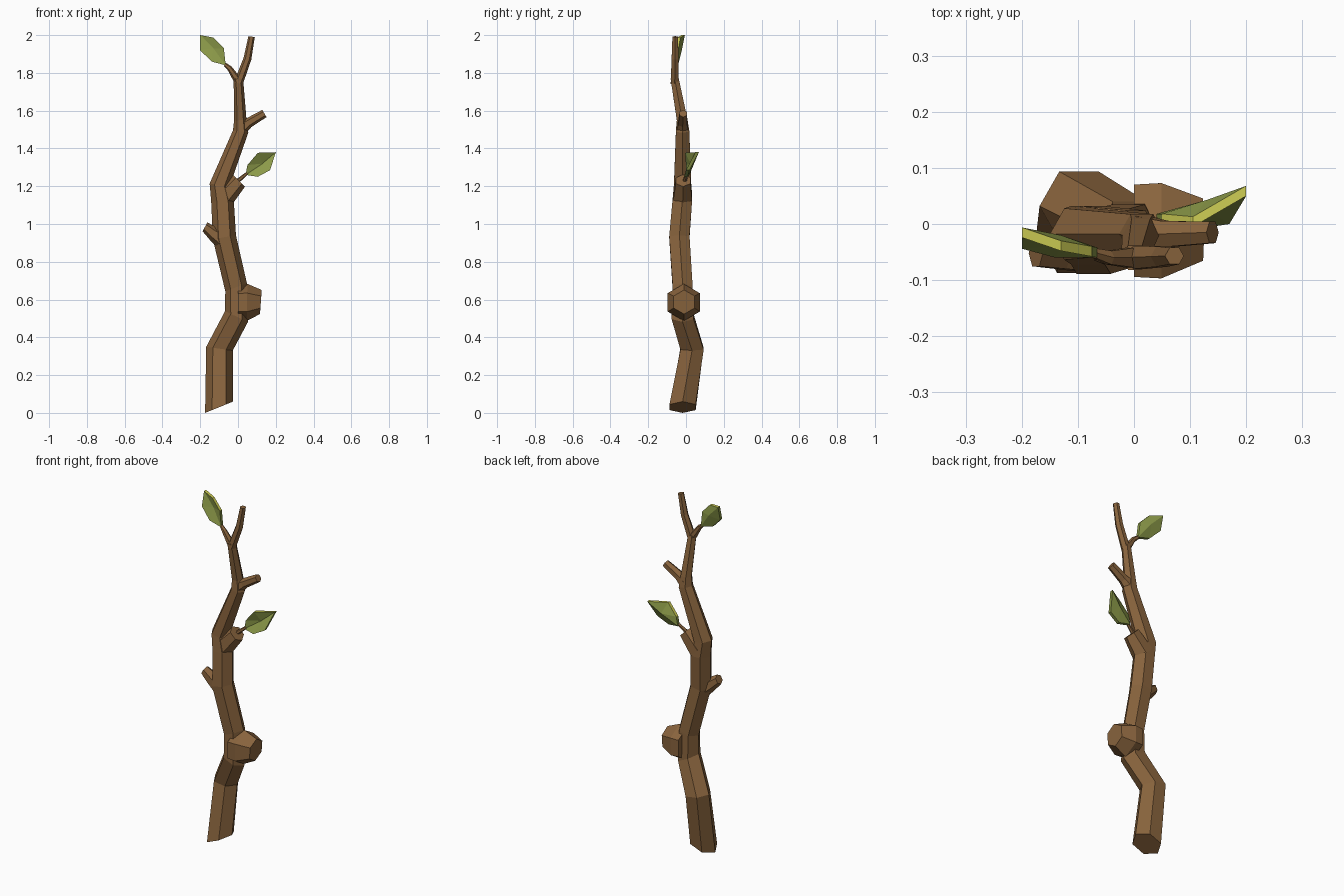
import bpy, bmesh, math
from mathutils import Vector


def material(name, rgb):
    m = bpy.data.materials.new(name)
    m.diffuse_color = (*rgb, 1)
    return m


BARK = material("bark_brown", (0.25, 0.127, 0.047))
GREEN = material("leaf_green", (0.26, 0.32, 0.066))
YELLOW = material("leaf_yellow_green", (0.62, 0.62, 0.09))


def finish(name, bm, mats):
    bmesh.ops.recalc_face_normals(bm, faces=bm.faces)
    me = bpy.data.meshes.new(name)
    bm.to_mesh(me)
    bm.free()
    for m in mats:
        me.materials.append(m)
    ob = bpy.data.objects.new(name, me)
    bpy.context.collection.objects.link(ob)
    return ob


def limb(name, sections, n=6):
    """Capped six-sided tube; each section is x, y, z, radius, tilt about y in degrees."""
    bm = bmesh.new()
    rings = []
    for x, y, z, r, tilt in sections:
        t = math.radians(tilt)
        ring = []
        for i in range(n):
            a = math.tau * i / n
            c, s = r * math.cos(a), r * math.sin(a)
            ring.append(bm.verts.new((x + c * math.cos(t), y + s, z + c * math.sin(t))))
        rings.append(ring)
    for a, b in zip(rings, rings[1:]):
        for i in range(n):
            j = (i + 1) % n
            bm.faces.new((a[i], a[j], b[j], b[i]))
    bm.faces.new(rings[0])
    bm.faces.new(rings[-1])
    return finish(name, bm, [BARK])


def leaf(name, outline, mid, thick=0.018):
    """Folded leaf: fan around the midrib, given thickness in y."""
    bm = bmesh.new()
    off = Vector((0, thick, 0))
    front = [bm.verts.new(p) for p in outline]
    back = [bm.verts.new(Vector(p) + off) for p in outline]
    mf, mb = bm.verts.new(mid), bm.verts.new(Vector(mid) + off)
    k = len(outline)
    for i in range(k):
        j = (i + 1) % k
        bm.faces.new((front[i], front[j], mf))
        bm.faces.new((back[j], back[i], mb))
        bm.faces.new((front[i], back[i], back[j], front[j]))
    bmesh.ops.recalc_face_normals(bm, faces=bm.faces)
    # upward-facing faces are yellow
    for f in bm.faces:
        f.normal_update()
        f.material_index = 1 if f.normal.z > 0.52 else 0
    return finish(name, bm, [GREEN, YELLOW])


# Crooked main stem
limb("stem", [
    (-0.100, -0.018, 0.030, 0.080, 22),
    (-0.098, 0.032, 0.340, 0.071, -8),
    (-0.008, -0.018, 0.510, 0.067, -25),
    (-0.010, -0.018, 0.665, 0.061, 20),
    (-0.072, -0.035, 0.930, 0.062, 10),
    (-0.082, -0.020, 1.120, 0.060, 0),
    (-0.098, -0.018, 1.205, 0.053, -10),
    (0.014, -0.018, 1.490, 0.041, -8),
    (0.012, -0.020, 1.550, 0.033, 4),
    (0.002, -0.060, 1.770, 0.025, 0),
])

# Knob and broken side stubs
limb("knob", [(0.0, -0.012, 0.585, 0.095, -90), (0.048, -0.012, 0.585, 0.098, -91),
              (0.121, -0.010, 0.587, 0.064, -94)])
limb("left_stub", [(-0.080, -0.042, 0.915, 0.050, 50), (-0.130, -0.048, 0.948, 0.037, 58),
                   (-0.175, -0.052, 0.985, 0.027, 62)])
limb("right_stub", [(-0.075, -0.018, 1.140, 0.058, -45), (0.005, -0.015, 1.230, 0.045, -45)])
limb("upper_stub", [(0.015, -0.018, 1.505, 0.037, -50), (0.055, -0.018, 1.535, 0.027, -55),
                    (0.140, -0.015, 1.585, 0.022, -60)])

# Forked top
limb("top_twig", [(0.002, -0.060, 1.745, 0.024, -20), (0.050, -0.058, 1.875, 0.021, -15),
                  (0.072, -0.057, 1.992, 0.017, -8)])
limb("leaf_twig", [(0.002, -0.060, 1.755, 0.022, 30), (-0.045, -0.060, 1.825, 0.014, 45),
                   (-0.070, -0.052, 1.845, 0.010, 60)])
limb("lower_leaf_stem", [(-0.005, -0.008, 1.225, 0.012, -45), (0.050, 0.006, 1.270, 0.008, -45)])

# Leaves: base, upper edge, tip, lower edge
leaf("upper_leaf",
     [(-0.065, -0.060, 1.840), (-0.075, -0.058, 1.930), (-0.130, -0.048, 1.987),
      (-0.200, -0.024, 2.000), (-0.200, -0.044, 1.920), (-0.140, -0.060, 1.860)],
     (-0.130, -0.038, 1.930))
leaf("lower_leaf",
     [(0.040, 0.000, 1.260), (0.050, 0.000, 1.312), (0.105, -0.005, 1.377),
      (0.200, 0.050, 1.380), (0.170, 0.000, 1.285), (0.105, -0.010, 1.250)],
     (0.130, 0.025, 1.320))
